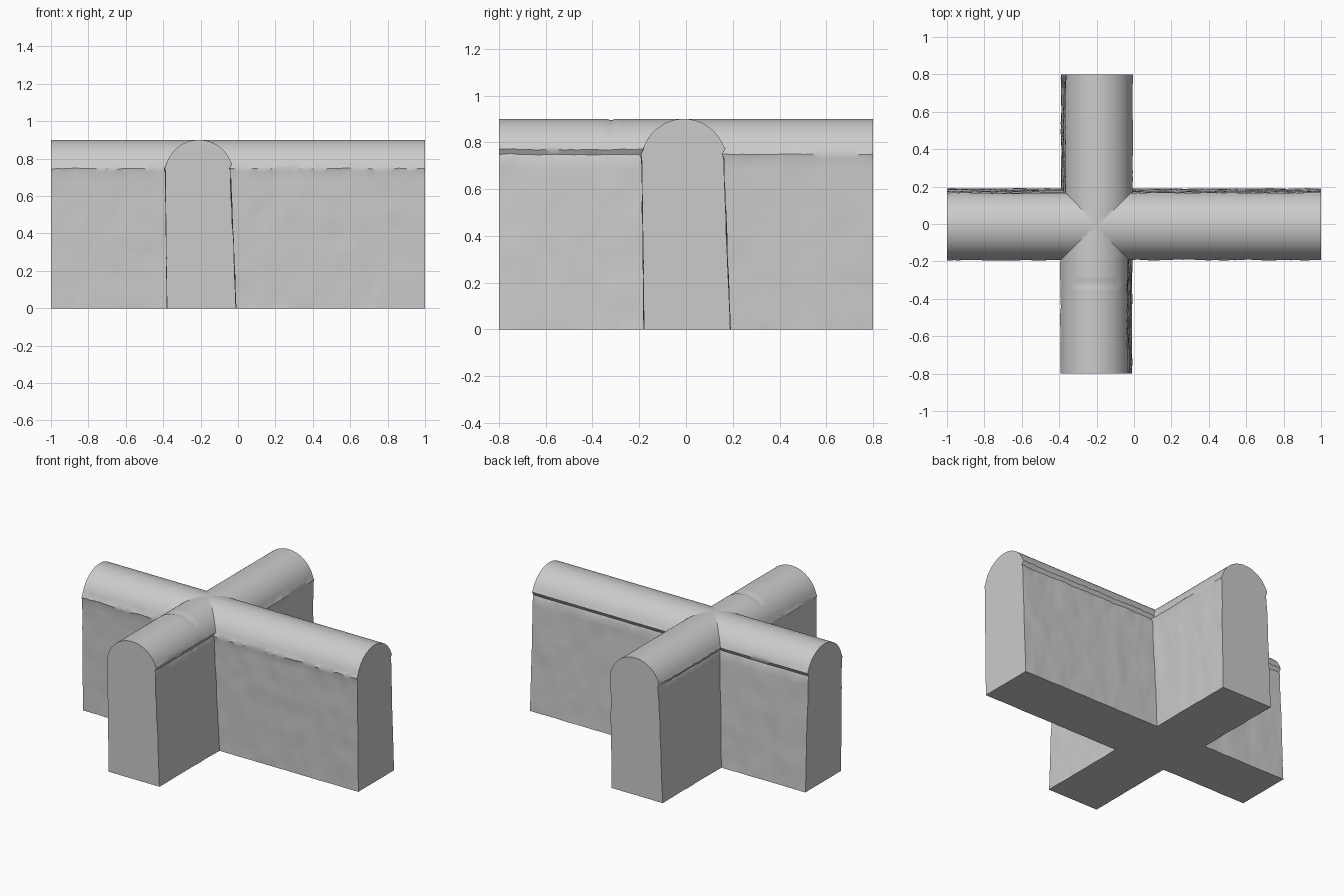
import bpy, bmesh, math
from mathutils import Vector, noise

if "Cube" in bpy.data.objects:
    bpy.data.objects.remove(bpy.data.objects["Cube"])

ROWS, ARCH = 16, 32          # side rows per flank, arch segments
CROSS_X = -0.2               # where the walls cross


def profile():
    """Wall section as (across, height), running up one flank, over the cap and down the other."""
    left = [(-0.18 - 0.009 * i / ROWS, 0.73 * i / ROWS) for i in range(ROWS + 1)]
    left += [(-0.193, 0.748), (-0.184, 0.768)]
    right = [(0.166, 0.77), (0.154, 0.748)]
    right += [(0.19 - 0.03 * i / ROWS, 0.73 * i / ROWS) for i in range(ROWS, -1, -1)]
    # rounded cap: circle arc through both shoulders with the crown at 0.9
    c, w, h = -0.009, 0.175, 0.131
    r = (w * w + h * h) / (2 * h)
    a = math.asin(w / r)
    arc = []
    for i in range(1, ARCH):
        t = -a + 2 * a * i / ARCH
        arc.append((c + r * math.sin(t), 0.9 - r + r * math.cos(t)))
    return left + arc + right


def wobble(pos, z):
    """Hand-worn surface offset for the flanks."""
    soft = noise.noise(pos * 9) * 0.004 + noise.noise(pos * 22) * 0.002
    return soft + (noise.noise(pos * 40) * 0.003 if z > 0.7 else 0)


def make_wall(name, half, step, place, turn=False, groove=None):
    base = profile()
    flipped = [(-x, z) for x, z in reversed(base)]
    bm = bmesh.new()
    rings = []
    n = round(2 * half / step)
    for k in range(n + 1):
        s = -half + 2 * half * k / n
        # the section swaps sides past the crossing when turn is set
        f = min(1, max(0, (s + 0.1) / 0.2)) if turn else 0
        ring = []
        for i, (p, q) in enumerate(zip(base, flipped)):
            x, z = p[0] * (1 - f) + q[0] * f, p[1] * (1 - f) + q[1] * f
            if i < ROWS + 3 or i >= len(base) - ROWS - 3:
                off = wobble(Vector((s, x * 3 + half * 10, z)), z)
                x += off
                if 0.74 < z < 0.78:
                    z += off
            elif groove is not None and abs(s - groove) < 0.011 and abs(x) < 0.12:
                z -= 0.006
            ring.append(bm.verts.new(place(s, x, z)))
        rings.append(ring)
    for a, b in zip(rings, rings[1:]):
        for i in range(len(a)):
            j = (i + 1) % len(a)
            bm.faces.new((a[i], a[j], b[j], b[i]))
    bm.faces.new(rings[0])
    bm.faces.new(rings[-1])
    bmesh.ops.recalc_face_normals(bm, faces=bm.faces)
    mesh = bpy.data.meshes.new(name)
    bm.to_mesh(mesh)
    bm.free()
    obj = bpy.data.objects.new(name, mesh)
    bpy.context.collection.objects.link(obj)
    return obj


# long wall along x, short wall along y
wall = make_wall("crossing_wall", 1.0, 0.02, lambda s, a, z: (s, a, z))
cross = make_wall("short_wall", 0.8, 0.02, lambda s, a, z: (CROSS_X + a, s, z),
                  turn=True, groove=-0.32)

# join both into one solid
mod = wall.modifiers.new("union", "BOOLEAN")
mod.operation, mod.solver, mod.object = "UNION", "EXACT", cross
bpy.ops.object.select_all(action="DESELECT")
wall.select_set(True)
bpy.context.view_layer.objects.active = wall
bpy.ops.object.modifier_apply(modifier=mod.name)
bpy.data.objects.remove(cross)
bpy.ops.object.shade_smooth_by_angle(angle=math.radians(35))
